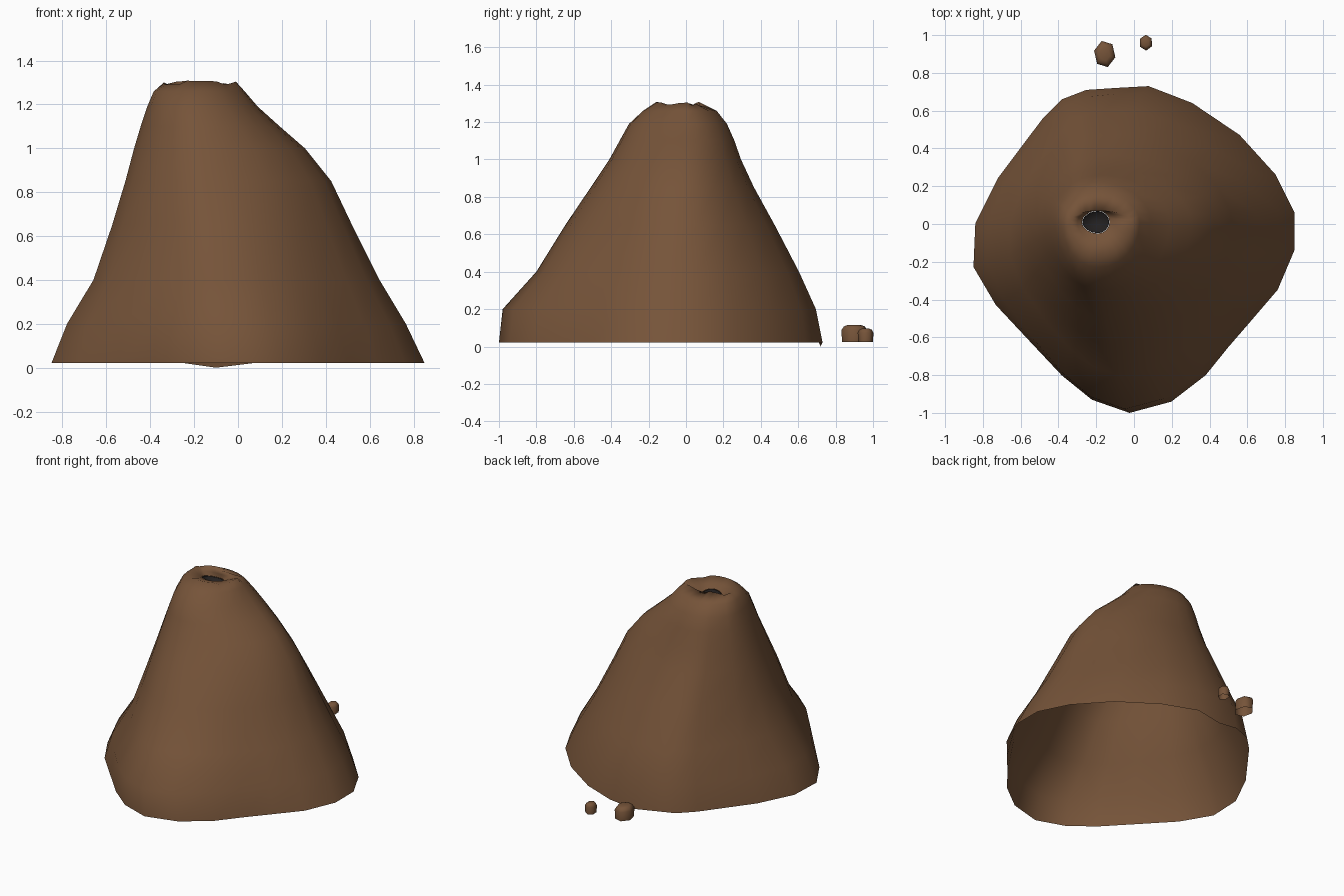
import bpy, math, random
from mathutils import Vector

if "Cube" in bpy.data.objects:
    bpy.data.objects.remove(bpy.data.objects["Cube"])

random.seed(4)


def material(name, color):
    m = bpy.data.materials.new(name)
    m.diffuse_color = (*color, 1)
    m.use_nodes = True
    m.node_tree.nodes["Principled BSDF"].inputs["Base Color"].default_value = m.diffuse_color
    return m


EARTH = material("earth", (0.18, 0.088, 0.041))
DARK = material("dark_hole", (0.016, 0.014, 0.014))


def loft(name, rings, mat, cap=False):
    """Skin a stack of equal-sized rings; optionally close the last one."""
    n = len(rings[0])
    verts = [p for r in rings for p in r]
    faces = [(k * n + i, k * n + (i + 1) % n, (k + 1) * n + (i + 1) % n, (k + 1) * n + i)
             for k in range(len(rings) - 1) for i in range(n)]
    if cap:
        faces.append(tuple(range(len(verts) - n, len(verts))))
    me = bpy.data.meshes.new(name)
    me.from_pydata(verts, [], faces)
    me.materials.append(mat)
    me.shade_smooth()
    ob = bpy.data.objects.new(name, me)
    bpy.context.collection.objects.link(ob)
    return ob


# Mound footprint, counter-clockwise from the right
BASE = [(.85, .06), (.75, .26), (.56, .47), (.31, .64), (.08, .73), (-.10, .72), (-.25, .71),
        (-.38, .66), (-.48, .56), (-.72, .24), (-.84, 0), (-.85, -.23), (-.73, -.43),
        (-.54, -.63), (-.38, -.80), (-.22, -.93), (-.02, -1), (.20, -.94), (.38, -.80),
        (.50, -.65), (.63, -.50), (.76, -.35), (.85, -.14)]

# Outer wall levels: z, xmin, xmax, ymin, ymax
LEVELS = [(.022, -.85, .85, -1, .73), (.20, -.78, .765, -.98, .695), (.40, -.66, .645, -.80, .605),
          (.65, -.575, .52, -.645, .475), (.85, -.515, .425, -.51, .365), (1.0, -.475, .305, -.41, .295),
          (1.10, -.445, .19, -.355, .26), (1.19, -.415, .09, -.305, .22),
          (1.26, -.385, .03, -.23, .165), (1.30, -.34, -.01, -.16, .07)]


def ring(level, t, tilt=0):
    """Footprint fitted to the level's extents, rounder as t goes to 1, tilted down to the back."""
    z, x0, x1, y0, y1 = level
    cx, cy = -.19 * t, -.135 + .145 * t
    pts = []
    for bx, by in BASE:
        u = Vector((bx / .85, (by + .135) / .865))
        u = u.lerp(u.normalized(), t)
        x = cx + u.x * (x1 - cx if u.x > 0 else cx - x0)
        y = cy + u.y * (y1 - cy if u.y > 0 else cy - y0)
        pts.append((x, y, z - tilt * u.y))
    return pts


rings = [ring(l, min(1, l[0] / 1.2)) for l in LEVELS]
rings[0][5] = (-.10, .72, .0)           # small dip of the back edge
rings[-1] = [(x, y, z + random.uniform(-.012, .01)) for x, y, z in rings[-1]]

# Crater funnel down to the opening
rings.append(ring((1.273, -.30, -.09, -.09, .073), 1, .012))
rings.append(ring((1.25, -.275, -.13, -.05, .07), 1, .015))
loft("mound", rings, EARTH)

# Dark plug seen inside the opening
loft("vent_hole", [ring((1.249, -.273, -.132, -.048, .068), 1, .015),
                   ring((1.225, -.265, -.14, -.04, .06), 1, .01)], DARK, cap=True)


def pebble(name, x, y, rx, ry, h, turn):
    prof = [(.025, .95), (.025 + h * .7, 1), (.025 + h * .92, .8), (.025 + h, .5)]
    rs = []
    for z, s in prof:
        rs.append([(x + rx * s * math.cos(a), y + ry * s * math.sin(a), z)
                   for a in (turn + i * math.tau / 6 for i in range(6))])
    loft(name, rs, EARTH, cap=True)


# Loose crumbs behind the mound
pebble("crumb_large", -.155, .90, .058, .072, .09, 1.85)
pebble("crumb_small", .063, .96, .036, .042, .07, 1.6)
